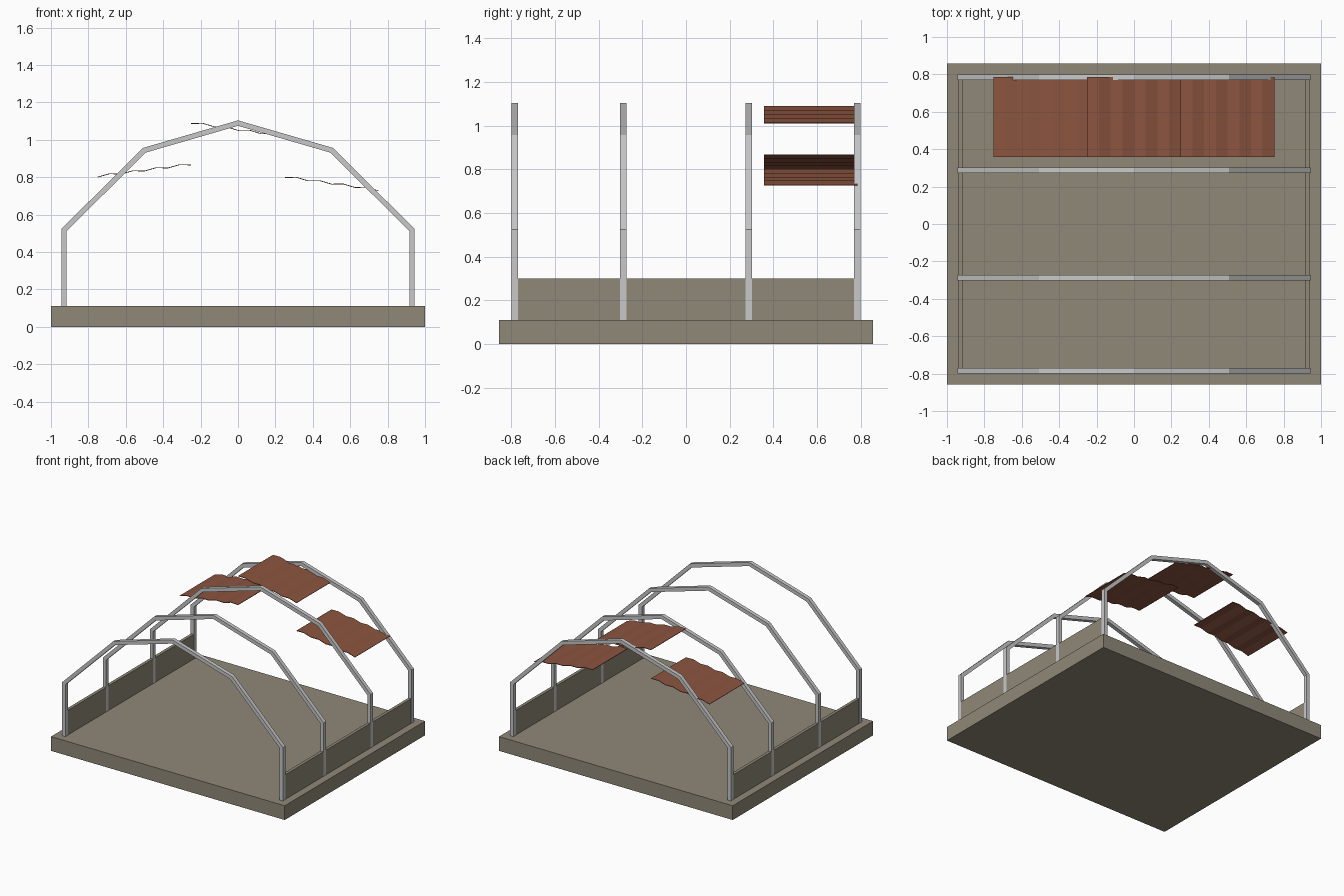
import bpy
import bmesh
from mathutils import Vector

if "Cube" in bpy.data.objects:
    bpy.data.objects.remove(bpy.data.objects["Cube"])


def material(name, rgb):
    m = bpy.data.materials.new(name)
    m.diffuse_color = (*rgb, 1)
    m.use_nodes = True
    m.node_tree.nodes["Principled BSDF"].inputs["Base Color"].default_value = m.diffuse_color
    return m


CONCRETE = material("concrete", (0.28, 0.25, 0.19))
STEEL = material("galvanised steel", (0.58, 0.58, 0.59))
RUST = material("rusty sheet", (0.26, 0.09, 0.05))


def strip(name, lower, upper, y0, y1, mat):
    """Extrude the band between two matching xz polylines from y0 to y1."""
    bm = bmesh.new()
    rings = [[bm.verts.new((p[0], y, p[1])) for p, y in
              ((a, y0), (b, y0), (b, y1), (a, y1))] for a, b in zip(lower, upper)]
    for r, s in zip(rings, rings[1:]):
        for i in range(4):
            j = (i + 1) % 4
            bm.faces.new((r[i], r[j], s[j], s[i]))
    bm.faces.new(rings[0])
    bm.faces.new(rings[-1])
    bmesh.ops.recalc_face_normals(bm, faces=bm.faces)
    me = bpy.data.meshes.new(name)
    bm.to_mesh(me)
    bm.free()
    me.materials.append(mat)
    ob = bpy.data.objects.new(name, me)
    bpy.context.collection.objects.link(ob)
    return ob


def box(name, x0, x1, y0, y1, z0, z1, mat):
    return strip(name, [(x0, z0), (x1, z0)], [(x0, z1), (x1, z1)], y0, y1, mat)


def offset(path, d):
    """Shift an xz polyline sideways with mitred corners."""
    pts = [Vector(p) for p in path]
    dirs = [(b - a).normalized() for a, b in zip(pts, pts[1:])]
    out = []
    for i, p in enumerate(pts):
        a, b = dirs[max(i - 1, 0)], dirs[min(i, len(dirs) - 1)]
        n = (Vector((-a.y, a.x)) + Vector((-b.y, b.x))).normalized()
        out.append(p + n * d / n.dot(Vector((-a.y, a.x))))
    return out


# Floor slab and low side walls
box("floor_slab", -1, 1, -0.857, 0.857, 0, 0.11, CONCRETE)
for side, x in (("left", -0.93), ("right", 0.93)):
    box(side + "_low_wall", x - 0.012, x + 0.012, -0.785, 0.785, 0.11, 0.30, CONCRETE)

# Arched frames, each a mitred bar
half = [(-0.93, 0.11), (-0.93, 0.518), (-0.5, 0.944)]
arch = half + [(0, 1.089)] + [(-x, z) for x, z in reversed(half)]
for i, y in enumerate((-0.785, -0.287, 0.287, 0.785)):
    strip(f"arch_frame_{i + 1}", offset(arch, -0.014), offset(arch, 0.014),
          y - 0.015, y + 0.015, STEEL)

# Remaining corrugated roof sheets in the rear bay
for name, x0, z0, z1 in (("left_roof_sheet", -0.75, 0.80, 0.865),
                         ("ridge_roof_sheet", -0.25, 1.087, 1.013),
                         ("right_roof_sheet", 0.25, 0.798, 0.727)):
    wave = [(x0 + k / 16, z0 + (z1 - z0) * k / 8 + 0.01 * (k % 2)) for k in range(9)]
    strip(name, offset(wave, -0.002), offset(wave, 0.002), 0.358, 0.785, RUST)
